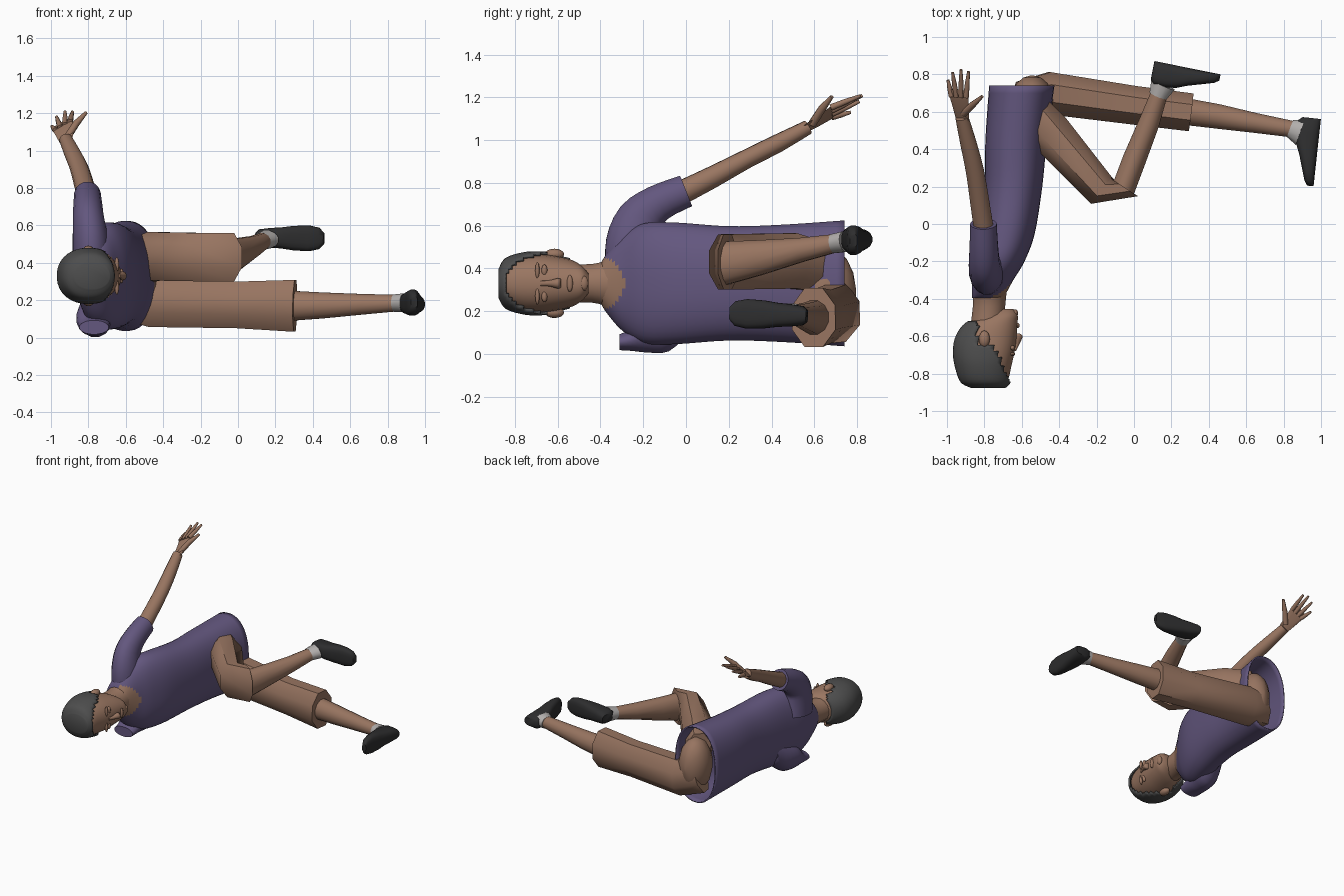
import bpy, bmesh, math
from mathutils import Vector as V


def material(name, rgb):
    m = bpy.data.materials.new(name)
    m.diffuse_color = (*rgb, 1)
    return m


SKIN = material("brown skin", (0.32, 0.18, 0.12))
SHORTS = material("brown shorts", (0.31, 0.175, 0.118))
SHIRT = material("purple shirt", (0.125, 0.095, 0.21))
HAIR = material("dark grey hair", (0.075, 0.075, 0.075))
SHOE = material("black shoe", (0.027, 0.027, 0.028))
SOCK = material("light grey sock", (0.45, 0.43, 0.42))


def spline(rows, k):
    """Smoothly resample rows of numbers, k steps between neighbours."""
    out = []
    for i in range(len(rows) - 1):
        p = [rows[max(0, min(len(rows) - 1, i + j))] for j in (-1, 0, 1, 2)]
        for s in range(k):
            t = s / k
            out.append([b + 0.5 * t * (c - a + t * (2*a - 5*b + 4*c - d + t * (3*(b - c) + d - a)))
                        for a, b, c, d in zip(*p)])
    return out + [list(rows[-1])]


def loft(name, rings, mat, n=16, power=1.0, caps=(True, True), angle=50, keep=None, paint=None):
    """Skin over rings (centre, u, v). keep and paint are rules on face centres."""
    bm = bmesh.new()
    loops = []
    for c, u, v in rings:
        loop = []
        for i in range(n):
            a = 2 * math.pi * (i + 0.5) / n
            ca, sa = math.cos(a), math.sin(a)
            ca = math.copysign(abs(ca) ** power, ca)
            sa = math.copysign(abs(sa) ** power, sa)
            loop.append(bm.verts.new(V(c) + V(u) * ca + V(v) * sa))
        loops.append(loop)
    for a, b in zip(loops, loops[1:]):
        for i in range(n):
            j = (i + 1) % n
            bm.faces.new((a[i], a[j], b[j], b[i]))
    if caps[0]:
        bm.faces.new(loops[0][::-1])
    if caps[1]:
        bm.faces.new(loops[-1])
    bmesh.ops.recalc_face_normals(bm, faces=bm.faces)
    if keep:
        bad = [f for f in bm.faces if not keep(f.calc_center_median())]
        bmesh.ops.delete(bm, geom=bad, context='FACES')
    me = bpy.data.meshes.new(name)
    me.materials.append(mat)
    if paint:
        me.materials.append(paint[0])
        for f in bm.faces:
            f.material_index = int(paint[1](f.calc_center_median()))
    bm.to_mesh(me)
    bm.free()
    me.shade_smooth()
    me.set_sharp_from_angle(angle=math.radians(angle))
    ob = bpy.data.objects.new(name, me)
    bpy.context.collection.objects.link(ob)
    return ob


def tube(name, rows, mat, up=(0, 0, 1), k=1, **kw):
    """Limb along rows of x, y, z, side radius, up radius."""
    rows = spline(rows, k)
    pts = [V(r[:3]) for r in rows]
    rings = []
    for i, r in enumerate(rows):
        t = (pts[min(i + 1, len(pts) - 1)] - pts[max(i - 1, 0)]).normalized()
        side = t.cross(V(up)).normalized()
        rings.append((pts[i], side * r[3], side.cross(t) * r[4]))
    return loft(name, rings, mat, **kw)


def along_y(name, rows, mat, k=3, **kw):
    """Body part along y from rows of y, x centre, z centre, x radius, z radius."""
    return loft(name, [((x, y, z), (rx, 0, 0), (0, 0, rz)) for y, x, z, rx, rz in spline(rows, k)],
                mat, **kw)


def blob(name, c, r, mat):
    rows = [(c[1] - r[1] * math.cos(a), c[0], c[2], r[0] * math.sin(a), r[2] * math.sin(a))
            for a in [math.pi * (0.02 + 0.96 * i / 8) for i in range(9)]]
    return along_y(name, rows, mat, k=1, n=14)


# Shirt body with a skin-coloured round neckline
shirt = along_y("shirt_body", [
    (0.74, -0.60, 0.33, 0.175, 0.295), (0.45, -0.63, 0.33, 0.165, 0.275),
    (0.20, -0.645, 0.33, 0.155, 0.268), (-0.05, -0.68, 0.33, 0.15, 0.285),
    (-0.20, -0.72, 0.33, 0.135, 0.28), (-0.30, -0.755, 0.33, 0.11, 0.22),
    (-0.37, -0.775, 0.33, 0.092, 0.14), (-0.395, -0.78, 0.33, 0.085, 0.10)],
    SHIRT, k=5, n=40, power=0.88, caps=(False, True),
    paint=(SKIN, lambda c: c.x > -0.76 and (c.y + 0.41) ** 2 + (c.z - 0.33) ** 2 < 0.0155))
sol = shirt.modifiers.new("cloth", 'SOLIDIFY')
sol.thickness = 0.01

# Sleeves
tube("raised_sleeve", [(-0.785, -0.24, 0.42, 0.10, 0.14), (-0.79, -0.245, 0.53, 0.095, 0.13),
                       (-0.80, -0.215, 0.63, 0.085, 0.11), (-0.803, -0.13, 0.705, 0.078, 0.088),
                       (-0.805, 0.0, 0.762, 0.072, 0.078)], SHIRT, up=(0, -1, 0.5), k=3)
along_y("lower_sleeve", [(0.02, -0.73, 0.20, 0.08, 0.10), (-0.08, -0.755, 0.13, 0.095, 0.12),
                         (-0.18, -0.77, 0.105, 0.095, 0.10), (-0.25, -0.77, 0.068, 0.085, 0.055),
                         (-0.31, -0.77, 0.055, 0.08, 0.038)], SHIRT)

# Raised arm and hand
tube("raised_arm", [(-0.80, -0.05, 0.74, 0.055, 0.058), (-0.825, 0.12, 0.825, 0.053, 0.052),
                    (-0.85, 0.28, 0.91, 0.05, 0.045), (-0.885, 0.43, 0.985, 0.045, 0.043),
                    (-0.92, 0.57, 1.06, 0.036, 0.034)], SKIN, k=2, n=12)
W = V((0.86, -0.05, 0.5))
T = V((0.3, -0.5, -0.4)).normalized()
loft("palm", [((-0.918, 0.55, 1.05), W * 0.035, T * 0.032), ((-0.926, 0.62, 1.09), W * 0.048, T * 0.026),
              ((-0.938, 0.69, 1.135), W * 0.06, T * 0.018), ((-0.94, 0.71, 1.145), W * 0.055, T * 0.012)],
     SKIN, n=12, power=0.8)
tips = [(-0.995, 0.77, 1.13), (-0.97, 0.81, 1.18), (-0.925, 0.825, 1.208), (-0.885, 0.815, 1.207)]
for i, tip in enumerate(tips):
    base = V((-0.937, 0.68, 1.13)) + W * (-0.045 + 0.03 * i)
    mid = (base + V(tip)) / 2
    tube("finger", [(*base, 0.016, 0.016), (*mid, 0.014, 0.014), (*tip, 0.008, 0.008)], SKIN, n=8)
tube("thumb", [(-0.91, 0.59, 1.075, 0.02, 0.02), (-0.865, 0.635, 1.145, 0.019, 0.019),
               (-0.812, 0.682, 1.203, 0.009, 0.009)], SKIN, n=8)

# Neck and head: rows of y, back x, front x, half width
along_y("neck", [(-0.30, -0.755, 0.33, 0.085, 0.11), (-0.37, -0.77, 0.33, 0.09, 0.108),
                 (-0.44, -0.775, 0.33, 0.088, 0.092), (-0.58, -0.79, 0.33, 0.09, 0.09)], SKIN)
head = [(-0.862, -0.86, -0.70, 0.055), (-0.83, -0.915, -0.672, 0.105), (-0.76, -0.945, -0.655, 0.132),
        (-0.68, -0.955, -0.637, 0.136), (-0.60, -0.94, -0.627, 0.126), (-0.53, -0.89, -0.622, 0.108),
        (-0.485, -0.80, -0.622, 0.08), (-0.455, -0.76, -0.645, 0.045)]


def head_rows(grow):
    return [(y - grow * (y < -0.8), (a + b) / 2, 0.33, (b - a) / 2 + grow, w + grow)
            for y, a, b, w in head]


def is_hair(c):
    return c.y < -0.52 and c.x < (-0.84 if c.y > -0.645 else -0.655 - (c.y + 0.86) * 0.45)


along_y("head", head_rows(0), SKIN, k=4, n=28, power=0.92)
hair = along_y("hair", head_rows(0.014), HAIR, k=5, n=40, power=0.92, keep=is_hair)
hair.modifiers.new("thickness", 'SOLIDIFY').thickness = 0.012

# Face details
along_y("nose", [(-0.68, -0.637, 0.33, 0.006, 0.012), (-0.64, -0.625, 0.33, 0.014, 0.014),
                 (-0.60, -0.618, 0.33, 0.024, 0.024), (-0.585, -0.625, 0.33, 0.012, 0.02)], SKIN, n=10)
blob("lips", (-0.622, -0.543, 0.33), (0.011, 0.014, 0.04), SKIN)
blob("chin", (-0.637, -0.478, 0.33), (0.018, 0.022, 0.035), SKIN)
for s in (-1, 1):
    blob("eyelid", (-0.65, -0.662, 0.33 + s * 0.06), (0.014, 0.014, 0.028), SKIN)
    blob("brow_ridge", (-0.648, -0.695, 0.33 + s * 0.06), (0.012, 0.01, 0.04), SKIN)
    blob("ear", (-0.80, -0.615, 0.33 + s * 0.136), (0.03, 0.045, 0.026), SKIN)

# Shorts: seat, straight lower leg, bent upper leg
blob("shorts_seat", (-0.545, 0.66, 0.29), (0.115, 0.135, 0.21), SHORTS)
tube("straight_shorts_leg", [(-0.60, 0.68, 0.24, 0.09, 0.15), (-0.46, 0.70, 0.19, 0.122, 0.145),
                             (0.0, 0.635, 0.175, 0.112, 0.135), (0.305, 0.597, 0.17, 0.11, 0.15)],
     SHORTS, n=8)
loft("bent_shorts_leg", [((-0.56, 0.64, 0.40), (0.07, 0.06, 0), (0, 0, 0.13)),
                         ((-0.45, 0.49, 0.435), (0.095, 0.08, 0), (0, 0, 0.14)),
                         ((-0.175, 0.18, 0.43), (0.06, 0.078, 0), (0, 0, 0.14)),
                         ((-0.05, 0.195, 0.43), (-0.077, 0.05, 0), (0, 0, 0.14))], SHORTS, n=8)

# Shins
tube("straight_shin", [(0.25, 0.605, 0.17, 0.075, 0.085), (0.45, 0.575, 0.172, 0.068, 0.072),
                       (0.65, 0.54, 0.178, 0.055, 0.058), (0.86, 0.505, 0.185, 0.045, 0.045)], SKIN, n=12)
tube("bent_shin", [(-0.06, 0.18, 0.425, 0.065, 0.105), (0.0, 0.34, 0.45, 0.065, 0.085),
                   (0.08, 0.54, 0.487, 0.058, 0.058), (0.14, 0.71, 0.52, 0.046, 0.043)], SKIN, n=12)

# Socks
tube("straight_sock", [(0.835, 0.51, 0.184, 0.05, 0.048), (0.89, 0.49, 0.186, 0.074, 0.052)], SOCK, n=12)
tube("bent_sock", [(0.128, 0.685, 0.515, 0.05, 0.046), (0.155, 0.745, 0.525, 0.07, 0.05)], SOCK, n=12)


def shoe(name, heel, toe_dir, up):
    """Rows of distance from heel, height over sole, half width."""
    f, up = V(toe_dir).normalized(), V(up).normalized()
    side = f.cross(up)
    rows = [(0.0, 0.10, 0.03), (0.02, 0.125, 0.045), (0.08, 0.128, 0.053), (0.14, 0.12, 0.057),
            (0.20, 0.095, 0.066), (0.28, 0.07, 0.07), (0.335, 0.052, 0.058), (0.36, 0.035, 0.03)]
    rings = [(V(heel) + f * d + up * h / 2, side * w, up * h / 2) for d, h, w in rows]
    loft(name, rings, SHOE, n=16, power=0.65)


shoe("straight_shoe", (1.0, 0.56, 0.178), (-0.04, -0.36, 0.012), (-1, 0.11, 0))
shoe("bent_shoe", (0.11, 0.872, 0.535), (0.345, -0.07, -0.005), (-0.2, -0.98, 0))
